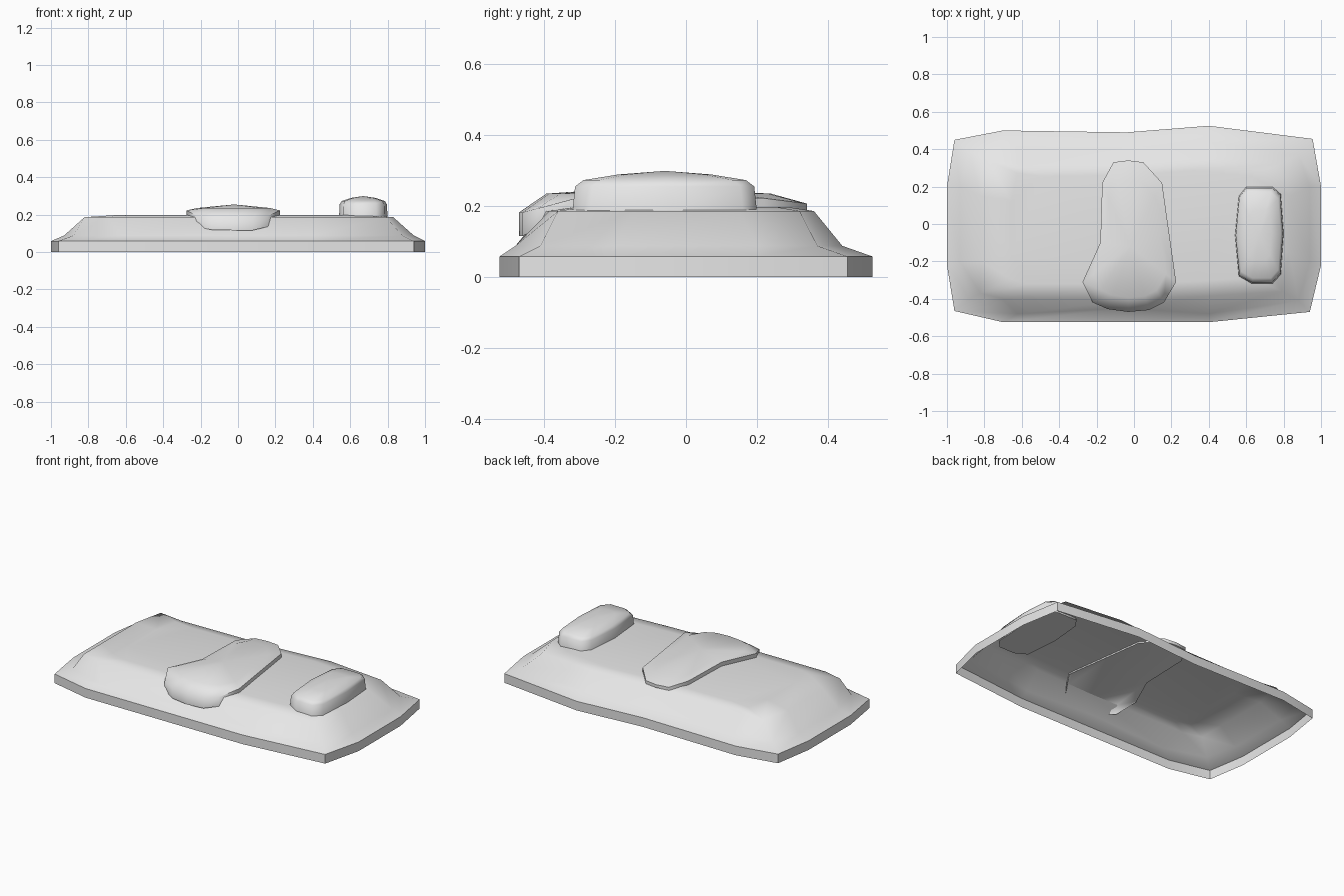
import bpy
import bmesh
import math

if "Cube" in bpy.data.objects:
    bpy.data.objects.remove(bpy.data.objects["Cube"], do_unlink=True)

# One plain material for every part
grey = bpy.data.materials.new("light_grey")
grey.use_nodes = True
grey.diffuse_color = (0.8, 0.8, 0.8, 1)
grey.node_tree.nodes["Principled BSDF"].inputs["Base Color"].default_value = grey.diffuse_color


def level(outline, height):
    """Lift a flat outline to one height."""
    return [(x, y, height) for x, y in outline]


def shrink(ring, factor, centre, height):
    """Scale a ring in plan about a centre and put it at one height."""
    cx, cy = centre
    return [(cx + (p[0] - cx) * factor, cy + (p[1] - cy) * factor, height) for p in ring]


def loft(name, rings, apex=None, close_bottom=False, angle=60):
    """Join rings from bottom to top, then close with a fan or a flat face."""
    bm = bmesh.new()
    loops = [[bm.verts.new(p) for p in ring] for ring in rings]
    count = len(loops[0])
    for low, high in zip(loops, loops[1:]):
        for i in range(count):
            j = (i + 1) % count
            bm.faces.new((low[i], low[j], high[j], high[i]))
    if apex:
        tip = bm.verts.new(apex)
        for i in range(count):
            bm.faces.new((loops[-1][i], loops[-1][(i + 1) % count], tip))
    else:
        bm.faces.new(loops[-1])
    if close_bottom:
        bm.faces.new(loops[0][::-1])
    mesh = bpy.data.meshes.new(name)
    bm.to_mesh(mesh)
    bm.free()
    mesh.materials.append(grey)
    obj = bpy.data.objects.new(name, mesh)
    bpy.context.collection.objects.link(obj)
    bpy.ops.object.select_all(action="DESELECT")
    obj.select_set(True)
    bpy.context.view_layer.objects.active = obj
    bpy.ops.object.shade_smooth_by_angle(angle=math.radians(angle))
    return obj


# Body shell: upright rim, soft shoulder, sloping wall and shallow top, open below
rim = [(-0.96, -0.465), (-0.7, -0.525), (0, -0.525), (0.4, -0.525), (0.94, -0.47),
       (1, -0.22), (1, 0.2), (0.955, 0.455), (0.4, 0.525), (-0.04, 0.49),
       (-0.7, 0.5), (-0.96, 0.45), (-1, 0.2), (-1, -0.22)]
shoulder = [(-0.88, -0.4), (-0.62, -0.48), (-0.05, -0.45), (0.4, -0.48), (0.88, -0.41),
            (0.94, -0.2), (0.94, 0.2), (0.88, 0.37), (0.4, 0.44), (0, 0.41),
            (-0.62, 0.4), (-0.88, 0.39), (-0.93, 0.2), (-0.93, -0.2)]
brow = [(-0.82, -0.37), (-0.7, -0.4), (0, -0.4), (0.4, -0.385), (0.79, -0.36),
        (0.83, -0.15), (0.83, 0.15), (0.78, 0.32), (0.4, 0.36), (0, 0.33),
        (-0.62, 0.32), (-0.78, 0.34), (-0.82, 0.15), (-0.82, -0.2)]
loft("body_shell", [
    level(rim, 0),
    level(rim, 0.058),
    level(shoulder, 0.088),
    level(brow, 0.186),
    shrink(brow, 0.8, (0, 0), 0.197),
])

# Centre tongue: crowned panel that flares and droops over the front wall
tongue = [(-0.11, 0.33), (-0.17, 0.22), (-0.18, -0.1), (-0.275, -0.31), (-0.22, -0.42),
          (-0.14, -0.455), (-0.03, -0.47), (0.08, -0.46), (0.16, -0.42), (0.225, -0.31),
          (0.185, -0.03), (0.15, 0.22), (0.05, 0.33), (-0.03, 0.34)]


def tongue_edge(top):
    """Edge height along the tongue, falling near the front and the back."""
    ring = []
    for x, y in tongue:
        droop = min(max((-0.31 - y) / 0.15, 0), 1)
        if top:
            z = 0.222 - 0.04 * droop - 0.015 * max((y - 0.22) / 0.12, 0)
        else:
            z = 0.188 - 0.072 * droop
        ring.append((x, y, z))
    return ring


middle = (-0.02, -0.12)
loft("centre_tongue", [
    shrink(tongue, 0.95, middle, 0.186),
    tongue_edge(False),
    tongue_edge(True),
    shrink(tongue, 0.78, middle, 0.235),
], apex=(*middle, 0.254), close_bottom=True)

# Raised side button with a rounded, crowned top
button = [(0.6, 0.2), (0.56, 0.15), (0.54, -0.06), (0.56, -0.28), (0.63, -0.32),
          (0.74, -0.32), (0.785, -0.27), (0.8, -0.05), (0.785, 0.16), (0.74, 0.2)]
button_centre = (0.67, -0.06)
loft("side_button", [
    level(button, 0.182),
    shrink(button, 0.97, button_centre, 0.255),
    shrink(button, 0.88, button_centre, 0.273),
    shrink(button, 0.5, button_centre, 0.289),
], apex=(*button_centre, 0.299), close_bottom=True)
